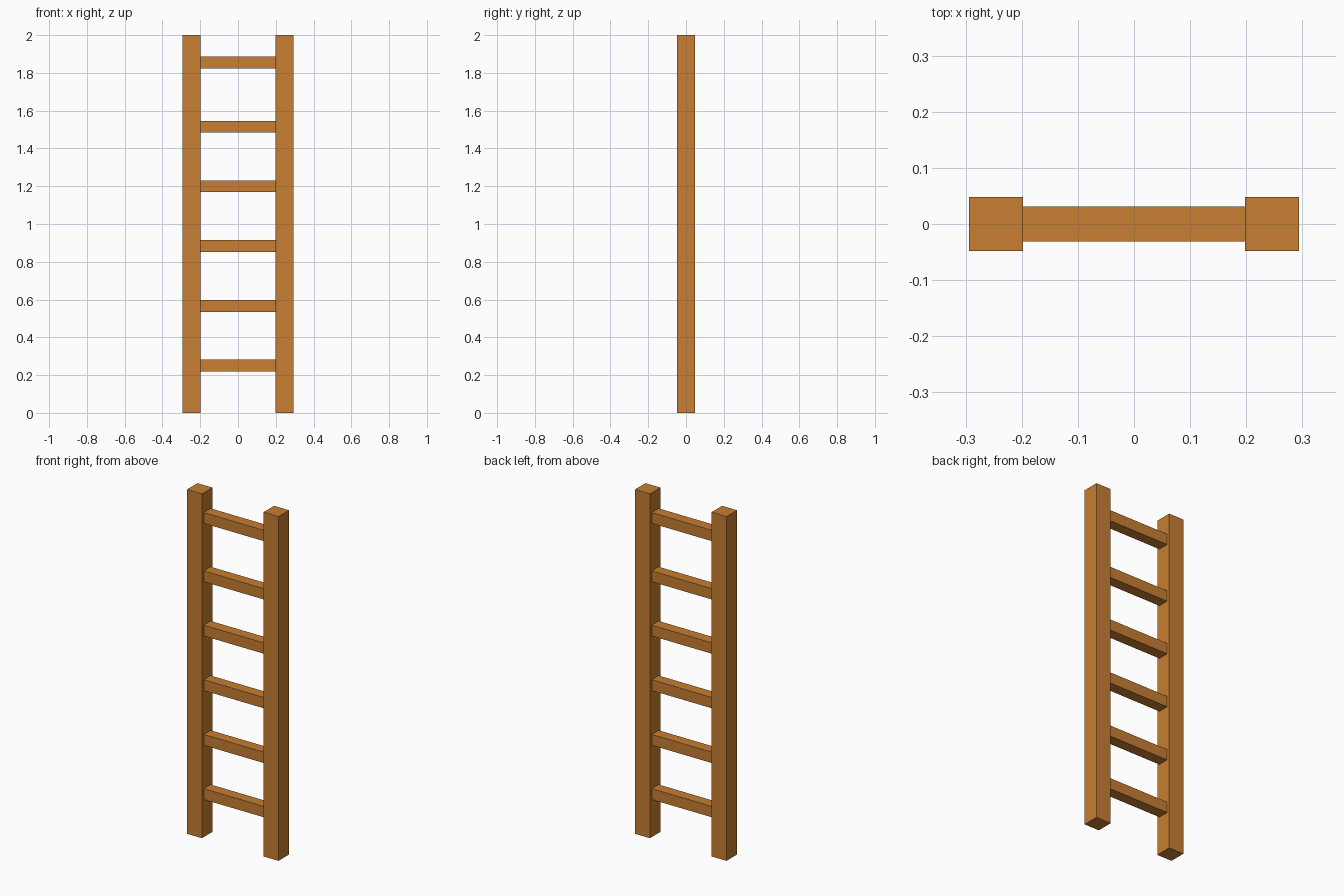
import bpy

if "Cube" in bpy.data.objects:
    bpy.data.objects.remove(bpy.data.objects["Cube"])

wood = bpy.data.materials.new("wood")
wood.diffuse_color = (0.57, 0.21, 0.032, 1)
wood.use_nodes = True
wood.node_tree.nodes["Principled BSDF"].inputs["Base Color"].default_value = wood.diffuse_color


def box(name, center, size):
    bpy.ops.mesh.primitive_cube_add(size=1, location=center)
    obj = bpy.context.object
    obj.name = name
    obj.scale = size
    bpy.ops.object.transform_apply(location=False, rotation=False, scale=True)
    obj.data.materials.append(wood)
    return obj


# Two upright rails
RAIL = 0.096
RAIL_X = 0.246
for side, sign in (("left", -1), ("right", 1)):
    box(f"{side}_rail", (sign * RAIL_X, 0, 1), (RAIL, RAIL, 2))

# Square rungs fitted between the inner rail faces, the top gap slightly wider
RUNG = 0.063
rung_length = 2 * RAIL_X - RAIL
for i, z in enumerate((0.25, 0.565, 0.883, 1.2, 1.515, 1.854)):
    box(f"rung_{i + 1}", (0, 0, z), (rung_length, RUNG, RUNG))
